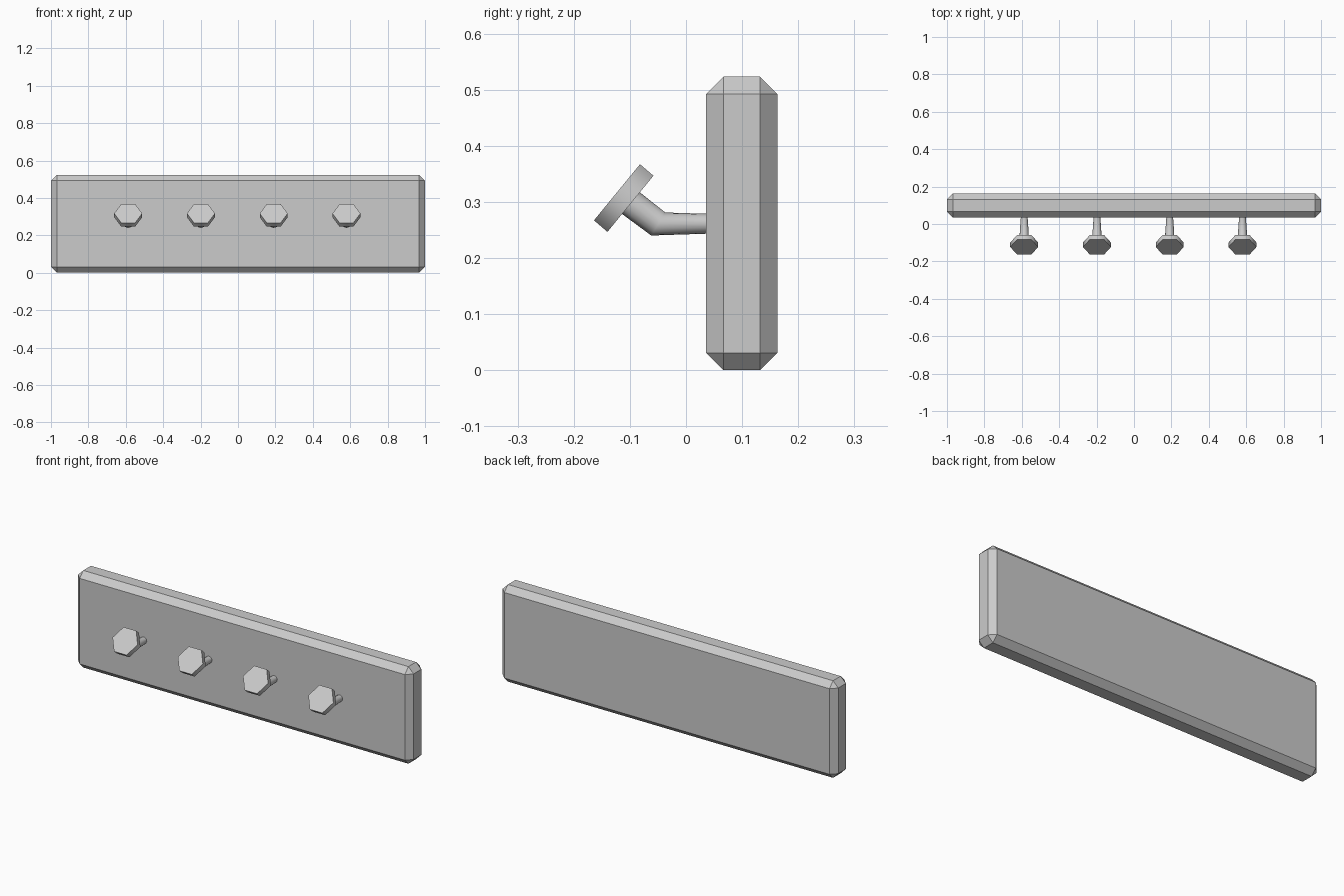
import bpy, bmesh, math
from mathutils import Vector

cube = bpy.data.objects.get("Cube")
if cube:
    bpy.data.objects.remove(cube, do_unlink=True)

grey = bpy.data.materials.new("light_grey")
grey.use_nodes = True
colour = (0.6, 0.6, 0.6, 1)
grey.diffuse_color = colour
grey.node_tree.nodes["Principled BSDF"].inputs["Base Color"].default_value = colour


def make_object(name, bm):
    bmesh.ops.recalc_face_normals(bm, faces=bm.faces)
    mesh = bpy.data.meshes.new(name)
    bm.to_mesh(mesh)
    bm.free()
    mesh.materials.append(grey)
    obj = bpy.data.objects.new(name, mesh)
    bpy.context.collection.objects.link(obj)
    return obj


def loft(name, x, rings, sides, smooth_angle):
    """Skin rings given as (y, z, direction of the ring's upright axis, radius)."""
    bm = bmesh.new()
    loops = []
    for y, z, up, radius in rings:
        up = Vector((0, *up)).normalized()
        loop = []
        for i in range(sides):
            a = math.tau * i / sides
            offset = Vector((math.cos(a), 0, 0)) + up * math.sin(a)
            loop.append(bm.verts.new(Vector((x, y, z)) + offset * radius))
        loops.append(loop)
    for a, b in zip(loops, loops[1:]):
        for i in range(sides):
            j = (i + 1) % sides
            bm.faces.new((a[i], a[j], b[j], b[i]))
    bm.faces.new(loops[0])
    bm.faces.new(loops[-1])
    obj = make_object(name, bm)
    bpy.ops.object.select_all(action='DESELECT')
    obj.select_set(True)
    bpy.context.view_layer.objects.active = obj
    bpy.ops.object.shade_smooth_by_angle(angle=math.radians(smooth_angle))


# Back board with a single chamfer all round
bm = bmesh.new()
bmesh.ops.create_cube(bm, size=1)
bmesh.ops.scale(bm, vec=(2, 0.127, 0.523), verts=bm.verts)
bmesh.ops.translate(bm, vec=(0, 0.0995, 0.2615), verts=bm.verts)
bmesh.ops.bevel(bm, geom=bm.edges[:], offset=0.031, segments=1, affect='EDGES')
make_object("back_board", bm)

# Four pegs: a bent round stem and a tilted hexagonal cap
tilt = (0.082, 0.1)
for n in range(4):
    x = -0.587 + n * 0.389
    loft(f"peg_stem_{n + 1}", x, [
        (0.045, 0.261, (0, 1), 0.0175),
        (-0.0495, 0.2605, (0.025, 0.041), 0.024),
        (-0.0985, 0.298, tilt, 0.025),
    ], 16, 50)
    loft(f"peg_cap_{n + 1}", x, [
        (-0.099, 0.2965, tilt, 0.0747),
        (-0.123, 0.317, tilt, 0.0747),
    ], 6, 65)
